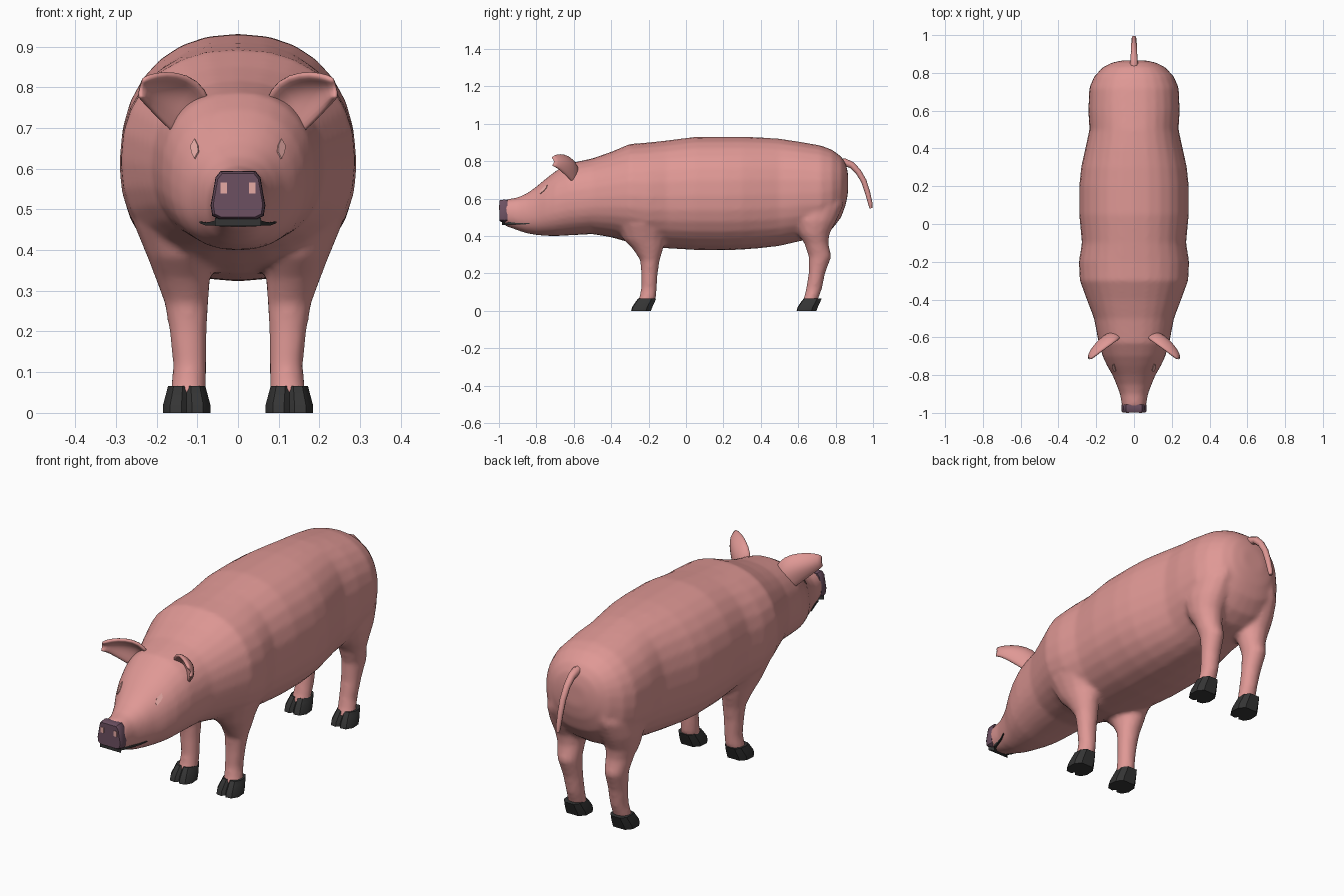
import bpy, bmesh, math
from mathutils import Vector
from mathutils.bvhtree import BVHTree

if "Cube" in bpy.data.objects:
    bpy.data.objects.remove(bpy.data.objects["Cube"])


def material(name, col):
    m = bpy.data.materials.new(name)
    m.diffuse_color = (*col, 1)
    m.use_nodes = True
    m.node_tree.nodes["Principled BSDF"].inputs["Base Color"].default_value = m.diffuse_color
    return m


PINK = material("skin pink", (0.74, 0.315, 0.30))
PURPLE = material("snout purple", (0.15, 0.08, 0.12))
DARK = material("hoof dark grey", (0.035, 0.035, 0.035))
PALE = material("pale pink", (0.83, 0.42, 0.39))


def add_loft(bm, rings):
    """Skin a list of equal-length point rings and cap both ends."""
    vs = [[bm.verts.new(p) for p in r] for r in rings]
    n = len(vs[0])
    for a, b in zip(vs, vs[1:]):
        for i in range(n):
            j = (i + 1) % n
            bm.faces.new((a[i], a[j], b[j], b[i]))
    bm.faces.new(vs[0])
    bm.faces.new(vs[-1])


def finish(name, bm, mat, angle=None):
    bmesh.ops.recalc_face_normals(bm, faces=bm.faces)
    me = bpy.data.meshes.new(name)
    bm.to_mesh(me)
    bm.free()
    me.materials.append(mat)
    ob = bpy.data.objects.new(name, me)
    bpy.context.collection.objects.link(ob)
    if angle:
        bpy.ops.object.select_all(action='DESELECT')
        ob.select_set(True)
        bpy.context.view_layer.objects.active = ob
        bpy.ops.object.shade_smooth_by_angle(angle=math.radians(angle))
    return ob


def apply_modifiers(ob):
    dg = bpy.context.evaluated_depsgraph_get()
    me = bpy.data.meshes.new_from_object(ob.evaluated_get(dg))
    ob.modifiers.clear()
    ob.data = me


def section(y, hw, top, bot, n=28, power=2.25):
    """Superellipse cross-section of head and trunk."""
    zm = bot + 0.48 * (top - bot)
    pts = []
    for i in range(n):
        t = 2 * math.pi * i / n
        c, s = math.cos(t), math.sin(t)
        x = hw * math.copysign(abs(c) ** (2 / power), c)
        h = (top - zm) if s > 0 else (zm - bot)
        pts.append((x, y, zm + h * math.copysign(abs(s) ** (2 / power), s)))
    return pts


def leg_ring(side, z, x0, x1, y0, y1, n=14):
    return [(side * ((x0 + x1) / 2 + (x1 - x0) / 2 * math.cos(2 * math.pi * i / n)),
             (y0 + y1) / 2 + (y1 - y0) / 2 * math.sin(2 * math.pi * i / n), z) for i in range(n)]


# Head and trunk: y, half width, top, bottom
TRUNK = [
    (-0.972, .062, .594, .456), (-0.90, .074, .606, .430), (-0.85, .093, .628, .414),
    (-0.80, .114, .664, .405), (-0.75, .143, .706, .401), (-0.70, .166, .745, .399),
    (-0.63, .187, .787, .403), (-0.50, .212, .815, .410), (-0.40, .250, .850, .393),
    (-0.30, .287, .892, .365), (-0.20, .292, .900, .342), (-0.10, .276, .911, .334),
    (0.05, .290, .930, .325), (0.20, .290, .931, .323), (0.30, .280, .931, .327),
    (0.40, .258, .927, .335), (0.50, .236, .920, .347), (0.60, .242, .905, .370),
    (0.72, .237, .884, .395), (0.78, .212, .862, .435), (0.83, .165, .825, .500),
    (0.855, .115, .785, .570), (0.866, .06, .735, .630)]
# Legs: z, x inner, x outer, y front, y back
FRONT = [
    (.045, .078, .168, -.262, -.172), (.07, .078, .164, -.250, -.160),
    (.12, .077, .160, -.240, -.156), (.20, .076, .169, -.240, -.151), (.27, .072, .181, -.245, -.140),
    (.33, .068, .203, -.285, -.122), (.38, .060, .222, -.335, -.110), (.46, .05, .255, -.375, -.08),
    (.60, .05, .287, -.36, -.07)]
HIND = [
    (.045, .078, .168, .618, .700), (.07, .078, .164, .630, .710),
    (.12, .077, .160, .642, .728), (.20, .076, .168, .655, .744), (.29, .074, .180, .655, .778),
    (.36, .068, .195, .632, .762), (.41, .060, .212, .600, .768), (.48, .045, .226, .565, .805),
    (.56, .03, .222, .56, .842), (.66, .03, .18, .58, .850)]

bm = bmesh.new()
add_loft(bm, [section(*s) for s in TRUNK])
for side in (1, -1):
    for leg in (FRONT, HIND):
        add_loft(bm, [leg_ring(side, *r) for r in leg])
body = finish("body_and_legs", bm, PINK)
# Fuse the overlapping volumes into one skin
rm = body.modifiers.new("fuse", 'REMESH')
rm.mode = 'VOXEL'
rm.voxel_size = 0.0115
rm.use_smooth_shade = True
sm = body.modifiers.new("soften", 'SMOOTH')
sm.factor, sm.iterations = 0.5, 5
apply_modifiers(body)
if not body.data.materials:
    body.data.materials.append(PINK)
body.data.shade_smooth()
probe = bmesh.new()
probe.from_mesh(body.data)
skin = BVHTree.FromBMesh(probe)
probe.free()

# Hooves with a cleft at the front
HALF = [(0, -.72), (.22, -1), (.7, -.92), (1, -.35), (.95, .5), (.55, 1)]
HOOF = HALF + [(-x, y) for x, y in reversed(HALF[1:])]


def hoof(name, side, y_shift):
    levels = [(0, .058, -.293, -.188), (.02, .058, -.288, -.180),
              (.05, .050, -.268, -.166), (.066, .046, -.255, -.160)]
    b = bmesh.new()
    add_loft(b, [[(side * .126 + x * w, y_shift + (y0 + y1) / 2 + y * (y1 - y0) / 2, z)
                  for x, y in HOOF] for z, w, y0, y1 in levels])
    finish(name, b, DARK, 35)


for side, label in ((1, "left"), (-1, "right")):
    hoof("front_hoof_" + label, side, 0)
    hoof("hind_hoof_" + label, side, .885)

# Snout disc
RIM = [(.042, .593), (.054, .578), (.066, .51), (.062, .485), (.045, .476)]
RIM = RIM + [(-x, z) for x, z in reversed(RIM)]
bm = bmesh.new()
add_loft(bm, [[(x * k, y, .535 + (z - .535) * k) for x, z in RIM]
              for y, k in ((-.955, .98), (-.968, 1.02), (-.990, 1.0), (-.998, .92))])
finish("snout", bm, PURPLE, 35)

# Nostrils
for side, label in ((1, "left"), (-1, "right")):
    bm = bmesh.new()
    add_loft(bm, [[(side * .035 + dx, y, .5525 + dz) for dx, dz in
                   ((-.008, -.013), (.008, -.013), (.008, .013), (-.008, .013))] for y in (-.996, -1.0)])
    finish("nostril_" + label, bm, PALE)

# Mouth: thin dark slab that just breaks the skin
rings = []
for y, z, h in ((-.835, .468, .002), (-.87, .464, .004), (-.91, .465, .005),
                (-.95, .468, .007), (-.968, .468, .010), (-.984, .469, .010)):
    hit = skin.ray_cast(Vector((1, y, z)), Vector((-1, 0, 0)))[0]
    w = (hit.x if hit else .052) + .005
    rings.append([(-w, y, z - h), (w, y, z - h), (w, y, z + h), (-w, y, z + h)])
bm = bmesh.new()
add_loft(bm, rings)
finish("mouth", bm, DARK)

# Eyes: small almond plates laid on the skin
ALMOND = [(0, .024), (.009, .008), (.008, -.008), (0, -.024), (-.009, -.008), (-.008, .008)]
for side, label in ((1, "left"), (-1, "right")):
    out, inn = [], []
    for dx, dz in ALMOND:
        start = Vector((side * (.105 + dx), -2, .648 + dz))
        p, nrm = skin.ray_cast(start, Vector((0, 1, 0)))[:2]
        out.append(p + nrm * .004)
        inn.append(p - nrm * .004)
    bm = bmesh.new()
    add_loft(bm, [inn, out])
    finish("eye_" + label, bm, PALE)

# Ears: cupped leaf, each row is upper rim, back, lower rim
EAR = [
    ((.065, -.600, .765), (.11, -.575, .735), (.150, -.600, .675)),
    ((.095, -.622, .818), (.14, -.590, .770), (.172, -.622, .700)),
    ((.150, -.660, .836), (.18, -.622, .790), (.205, -.655, .733)),
    ((.200, -.697, .834), (.215, -.662, .800), (.232, -.690, .765)),
    ((.235, -.722, .820), (.242, -.708, .798), (.240, -.720, .775))]
for side, label in ((1, "left"), (-1, "right")):
    bm = bmesh.new()
    grid = []
    for row in EAR:
        a, m, c = (Vector((side * p[0], p[1], p[2])) for p in row)
        ctrl = 2 * m - (a + c) / 2
        grid.append([bm.verts.new(a * (1 - t) ** 2 + ctrl * 2 * t * (1 - t) + c * t * t)
                     for t in [i / 6 for i in range(7)]])
    for r0, r1 in zip(grid, grid[1:]):
        for i in range(6):
            bm.faces.new((r0[i], r0[i + 1], r1[i + 1], r1[i]))
    ear = finish("ear_" + label, bm, PINK, 60)
    so = ear.modifiers.new("thickness", 'SOLIDIFY')
    so.thickness, so.offset = 0.018, 0
    sub = ear.modifiers.new("round", 'SUBSURF')
    sub.levels = sub.render_levels = 1
    apply_modifiers(ear)
    ear.data.shade_smooth()

# Tail: tapered tube along a drooping path
PATH = [(.81, .790, .022), (.85, .793, .021), (.885, .780, .018), (.92, .745, .016),
        (.95, .695, .015), (.97, .635, .014), (.985, .575, .012), (.989, .548, .008)]
rings = []
for i, (y, z, r) in enumerate(PATH):
    a, b = PATH[max(i - 1, 0)], PATH[min(i + 1, len(PATH) - 1)]
    d = Vector((0, b[0] - a[0], b[1] - a[1])).normalized()
    up = Vector((0, -d.z, d.y))
    rings.append([Vector((r * math.cos(k * math.pi / 4), y, z)) + up * r * math.sin(k * math.pi / 4)
                  for k in range(8)])
bm = bmesh.new()
add_loft(bm, rings)
finish("tail", bm, PINK, 50)
